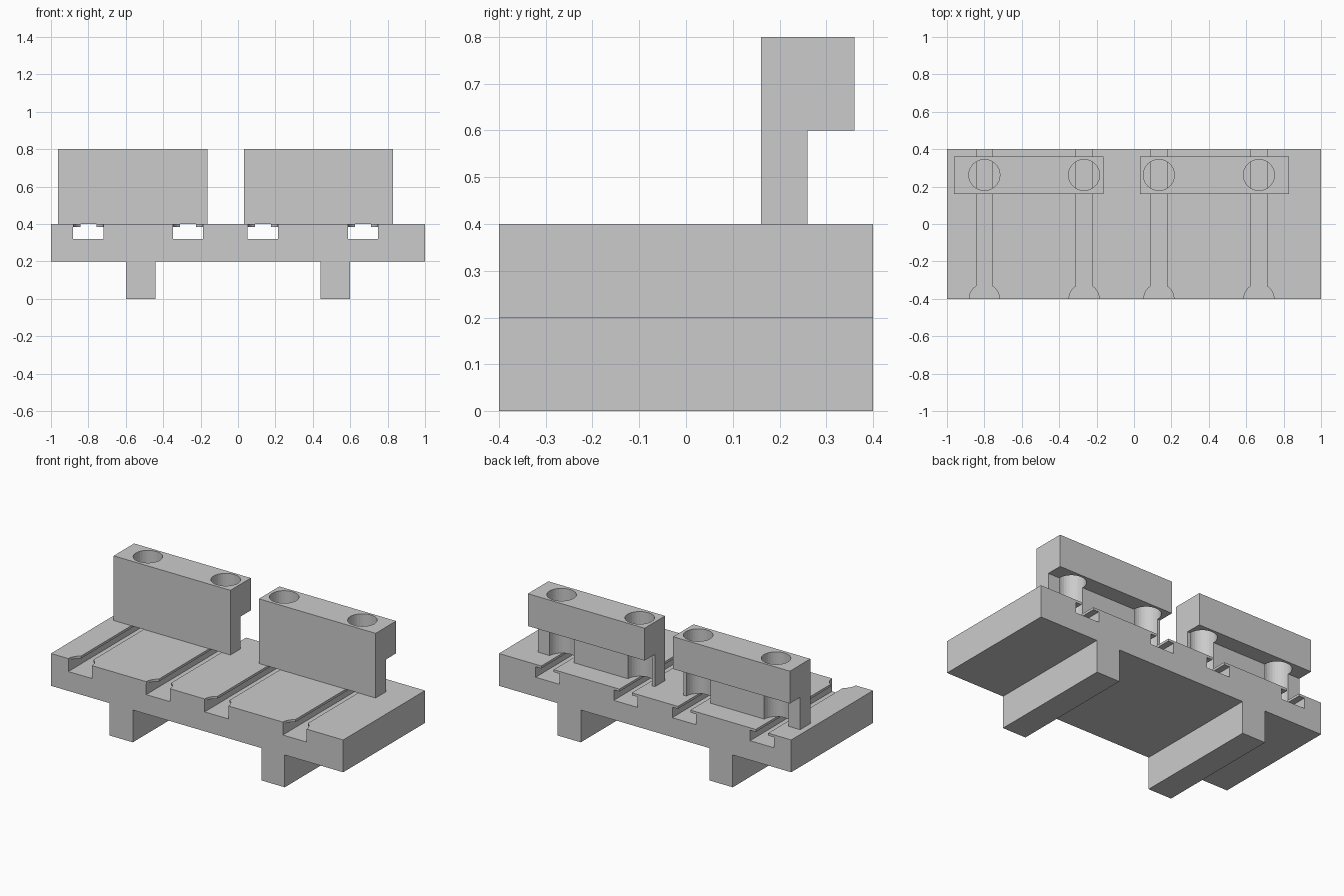
import bpy, bmesh
from mathutils import Vector

if "Cube" in bpy.data.objects:
    bpy.data.objects.remove(bpy.data.objects["Cube"])

SLOTS = [-0.80, -0.267, 0.133, 0.668]   # T-slot centres, shared with bolt holes
WIDE, NARROW = 0.081, 0.0425            # slot half widths


def extrude(name, points, vec):
    """Closed outline of 3D points swept along vec."""
    bm = bmesh.new()
    face = bm.faces.new([bm.verts.new(p) for p in points])
    new = bmesh.ops.extrude_face_region(bm, geom=[face])["geom"]
    bmesh.ops.translate(bm, vec=Vector(vec),
                        verts=[v for v in new if isinstance(v, bmesh.types.BMVert)])
    bmesh.ops.recalc_face_normals(bm, faces=bm.faces)
    mesh = bpy.data.meshes.new(name)
    bm.to_mesh(mesh)
    bm.free()
    obj = bpy.data.objects.new(name, mesh)
    bpy.context.collection.objects.link(obj)
    return obj


def drill(obj, x, y, z0, z1, r):
    """Cut a vertical round hole."""
    bpy.ops.mesh.primitive_cylinder_add(vertices=32, radius=r, depth=z1 - z0,
                                        location=(x, y, (z0 + z1) / 2))
    cutter = bpy.context.object
    cutter.hide_render = True
    mod = obj.modifiers.new("hole", 'BOOLEAN')
    mod.operation, mod.solver, mod.object = 'DIFFERENCE', 'EXACT', cutter
    bpy.context.view_layer.objects.active = obj
    bpy.ops.object.modifier_apply(modifier=mod.name)
    bpy.data.objects.remove(cutter)


# Base plate with two rails below and T-slots in the top
outline = [(1, 0.4), (1, 0.2), (0.6, 0.2), (0.6, 0), (0.44, 0), (0.44, 0.2),
           (-0.44, 0.2), (-0.44, 0), (-0.6, 0), (-0.6, 0.2), (-1, 0.2), (-1, 0.4)]
for c in SLOTS:
    outline += [(c - NARROW, 0.4), (c - NARROW, 0.385), (c - WIDE, 0.385), (c - WIDE, 0.32),
                (c + WIDE, 0.32), (c + WIDE, 0.385), (c + NARROW, 0.385), (c + NARROW, 0.4)]
base = extrude("slotted_base", [(x, -0.4, z) for x, z in outline], (0, 0.8, 0))

# Rounded entries at the front end of the slots
for c in SLOTS:
    drill(base, c, -0.4, 0.35, 0.45, WIDE - 0.0005)

# Upright blocks with an overhang at the back and two bolt holes each
profile = [(0.16, 0.4), (0.26, 0.4), (0.26, 0.6), (0.36, 0.6), (0.36, 0.8), (0.16, 0.8)]
for name, x0, holes in (("left_block", -0.963, SLOTS[:2]), ("right_block", 0.031, SLOTS[2:])):
    block = extrude(name, [(x0, y, z) for y, z in profile], (0.799, 0, 0))
    for x in holes:
        drill(block, x, 0.262, 0.3, 0.9, 0.083)
